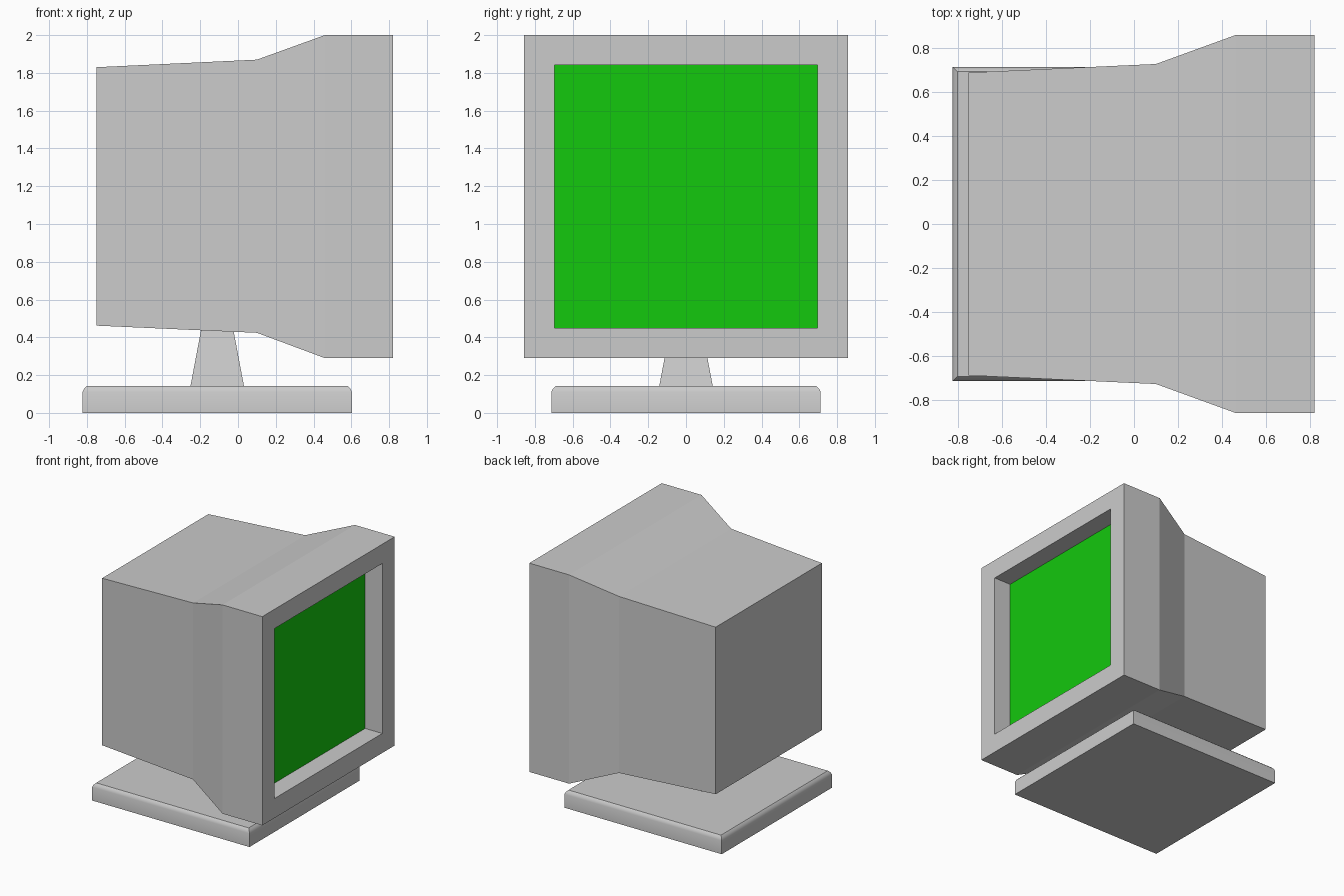
import bpy, bmesh
from mathutils import Vector

if "Cube" in bpy.data.objects:
    bpy.data.objects.remove(bpy.data.objects["Cube"])


def loft(name, rings, cap_start=True, cap_end=True):
    """Skin a list of four-corner rings into one object."""
    bm = bmesh.new()
    loops = [[bm.verts.new(co) for co in ring] for ring in rings]
    for a, b in zip(loops, loops[1:]):
        for i in range(4):
            j = (i + 1) % 4
            bm.faces.new((a[i], a[j], b[j], b[i]))
    if cap_start:
        bm.faces.new(loops[0][::-1])
    if cap_end:
        bm.faces.new(loops[-1])
    if len(loops) > 1:
        bmesh.ops.recalc_face_normals(bm, faces=bm.faces)
    mesh = bpy.data.meshes.new(name)
    bm.to_mesh(mesh)
    bm.free()
    obj = bpy.data.objects.new(name, mesh)
    bpy.context.collection.objects.link(obj)
    return obj


def ring_x(x, hy, z0, z1):
    return [Vector((x, s * hy, z)) for s, z in ((-1, z0), (1, z0), (1, z1), (-1, z1))]


def ring_z(z, cx, hx, hy):
    return [Vector((cx + sx * hx, sy * hy, z))
            for sx, sy in ((-1, -1), (1, -1), (1, 1), (-1, 1))]


# Housing: closed at the back, flared front, then turned in to form the recess
loft("monitor_housing", [
    ring_x(-0.75, 0.687, 0.462, 1.83),
    ring_x(0.10, 0.726, 0.424, 1.87),
    ring_x(0.46, 0.857, 0.29, 2.0),
    ring_x(0.82, 0.857, 0.29, 2.0),
    ring_x(0.82, 0.696, 0.45, 1.842),
    ring_x(0.665, 0.696, 0.45, 1.842),
], cap_end=False)

# Screen: flat panel at the bottom of the recess, facing +x
screen = loft("screen", [ring_x(0.665, 0.696, 0.45, 1.842)], cap_start=False)
green = bpy.data.materials.new("screen_green")
green.diffuse_color = (0.007, 0.58, 0.004, 1)
green.use_nodes = True
green.node_tree.nodes["Principled BSDF"].inputs["Base Color"].default_value = green.diffuse_color
screen.data.materials.append(green)

# Neck: tapered post between base and housing
loft("neck", [
    ring_z(0.14, -0.11, 0.142, 0.142),
    ring_z(0.436, -0.11, 0.086, 0.086),
], cap_start=False)

# Base: slab with softly rounded upper edges
base = loft("base", [
    ring_z(z, -0.11, 0.713 - inset, 0.713 - inset)
    for z, inset in ((0, 0), (0.11, 0), (0.128, 0.008), (0.142, 0.022))
])
bpy.ops.object.select_all(action='DESELECT')
base.select_set(True)
bpy.context.view_layer.objects.active = base
bpy.ops.object.shade_smooth_by_angle(angle=0.6)
